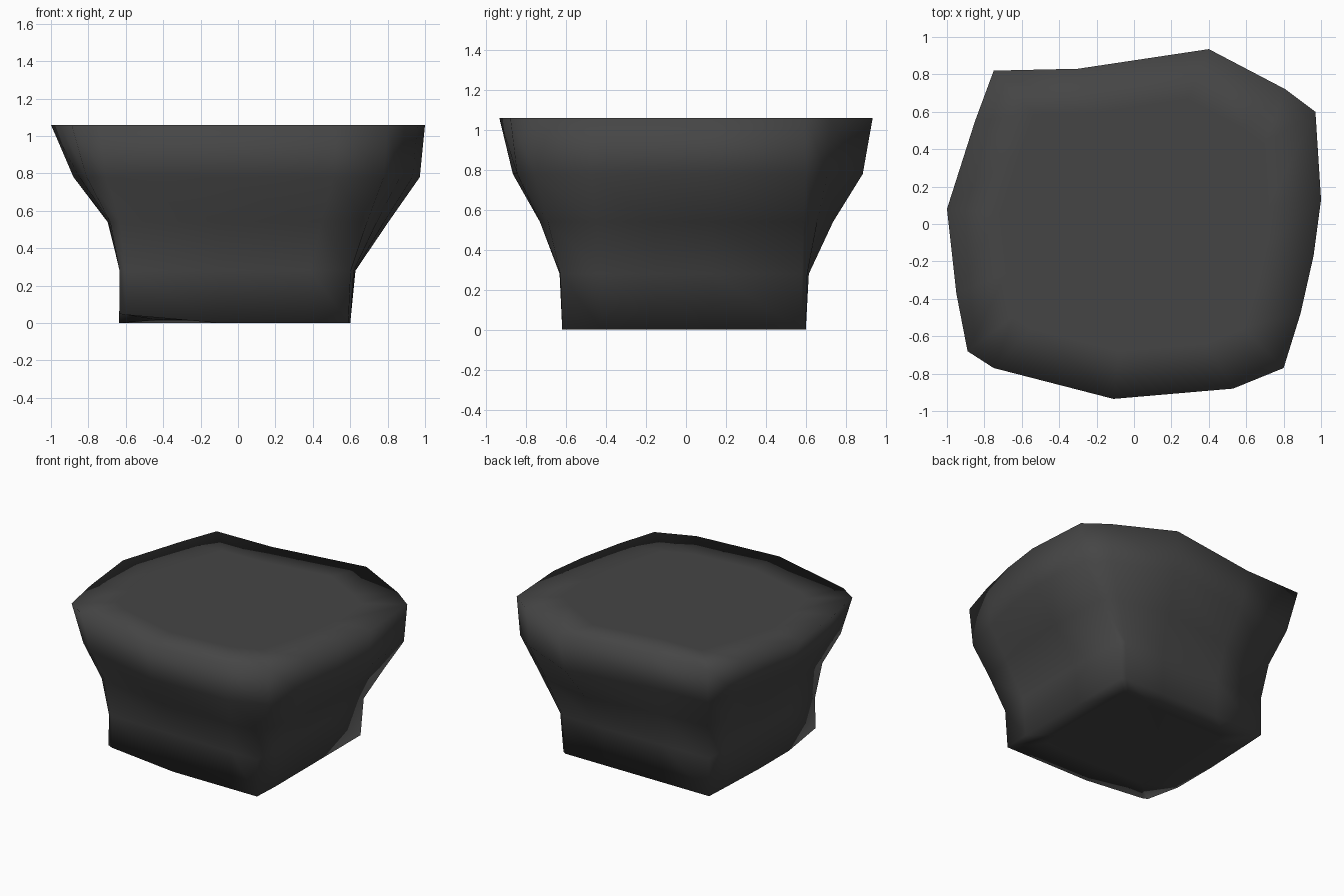
import bpy, bmesh

if "Cube" in bpy.data.objects:
    bpy.data.objects.remove(bpy.data.objects["Cube"])

# Rim outline and matching squarer foot outline (x, y)
RIM = [(-.75, .82), (-.3, .83), (.4, .935), (.81, .72), (.97, .6), (1, .13), (.96, -.17), (.89, -.48),
       (.8, -.77), (.53, -.88), (-.11, -.935), (-.75, -.77), (-.89, -.68), (-.95, -.37), (-1, .08), (-.85, .55)]
FOOT = [(-.61, .6), (-.22, .6), (.25, .6), (.57, .6), (.6, .58), (.6, .13), (.6, -.15), (.6, -.42),
        (.59, -.62), (.38, -.62), (-.1, -.62), (-.6, -.62), (-.635, -.61), (-.635, -.3), (-.635, .05), (-.62, .4)]

# Height, blend from foot to rim, extra bulge towards the right side
LEVELS = [(0, 0, 0), (.28, .03, .04), (.54, .34, .17), (.78, .8, .13), (1.06, 1, 0)]

bm = bmesh.new()


def add_ring(points):
    return [bm.verts.new(p) for p in points]


def bridge(a, b):
    n = len(a)
    for i in range(n):
        bm.faces.new((a[i], a[(i + 1) % n], b[(i + 1) % n], b[i]))


# Inset ring of the underside
rings = [add_ring([(x * .7, y * .7, .015) for x, y in FOOT])]

# Flared outer wall, its foot chipped at the front left corner
for z, blend, bulge in LEVELS:
    pts = []
    for (fx, fy), (rx, ry) in zip(FOOT, RIM):
        t = blend + bulge * rx
        lift = max(0, -fx - fy - 1) * .2 if z == 0 else 0
        pts.append((fx + (rx - fx) * t, fy + (ry - fy) * t, z + lift))
    rings.append(add_ring(pts))

# Inset ring of the flat top
rings.append(add_ring([(x * .72, y * .72, 1.06) for x, y in RIM]))
for lower, upper in zip(rings, rings[1:]):
    bridge(lower, upper)

# Underside and top
bm.faces.new(rings[0])
bm.faces.new(rings[-1])
bmesh.ops.recalc_face_normals(bm, faces=bm.faces[:])

# Smooth all over
for face in bm.faces:
    face.smooth = True

mesh = bpy.data.meshes.new("flared_block")
bm.to_mesh(mesh)
bm.free()
block = bpy.data.objects.new("flared_block", mesh)
bpy.context.collection.objects.link(block)

# Dark grey surface
mat = bpy.data.materials.new("dark_grey")
mat.diffuse_color = (.06, .06, .06, 1)
mat.use_nodes = True
mat.node_tree.nodes["Principled BSDF"].inputs["Base Color"].default_value = mat.diffuse_color
mesh.materials.append(mat)
